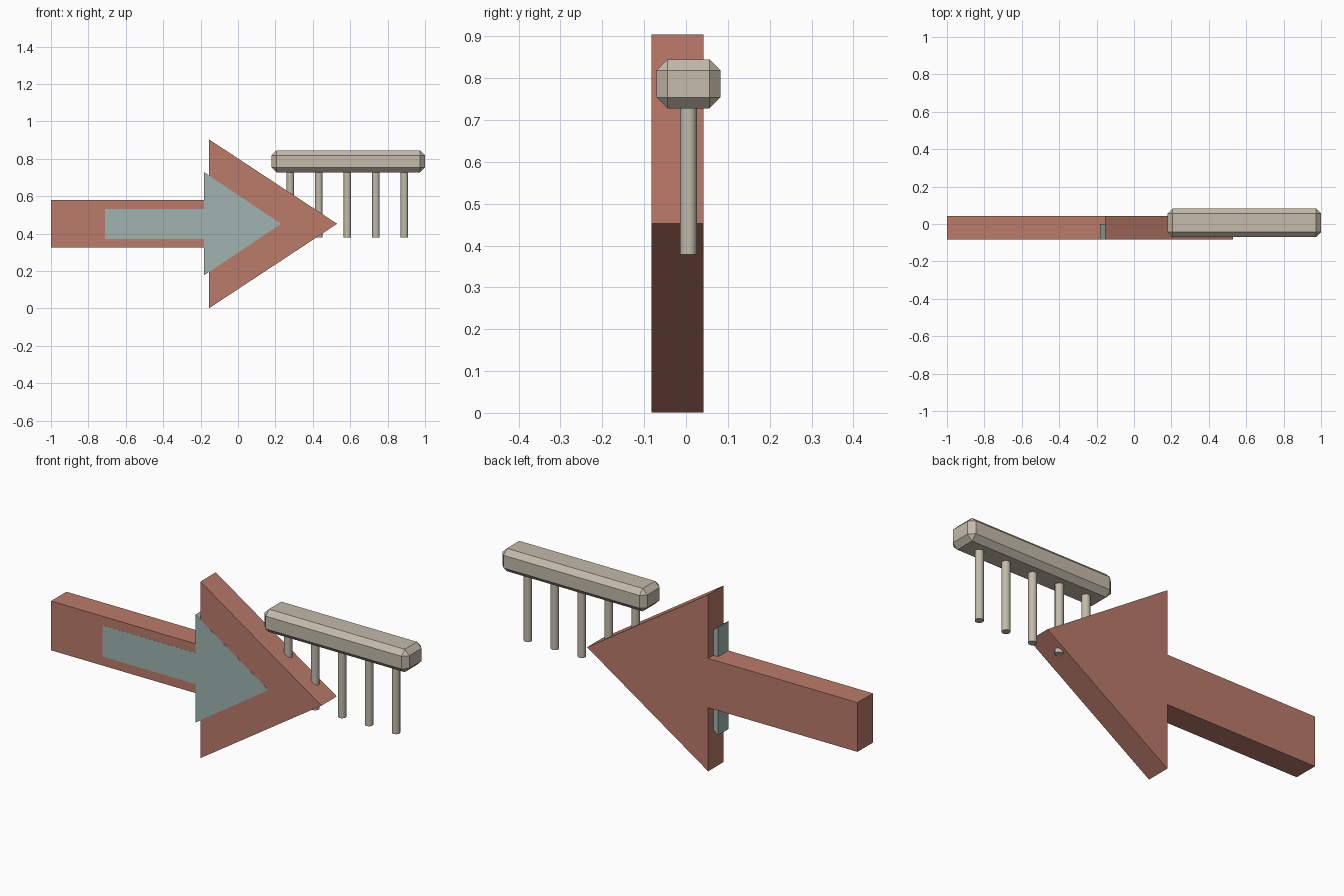
import bpy, bmesh, math

if "Cube" in bpy.data.objects:
    bpy.data.objects.remove(bpy.data.objects["Cube"])


def material(name, rgb):
    m = bpy.data.materials.new(name)
    m.diffuse_color = (*rgb, 1)
    m.use_nodes = True
    m.node_tree.nodes["Principled BSDF"].inputs["Base Color"].default_value = m.diffuse_color
    return m


def add_object(name, bm, mat):
    bmesh.ops.recalc_face_normals(bm, faces=bm.faces)
    me = bpy.data.meshes.new(name)
    bm.to_mesh(me)
    bm.free()
    me.materials.append(mat)
    ob = bpy.data.objects.new(name, me)
    bpy.context.collection.objects.link(ob)
    return ob


def arrow(name, tail, neck, tip, shaft, head, zc, y0, y1, mat):
    """Arrow outline pointing to +x, extruded from y0 back to y1."""
    upper = [(tail, shaft), (neck, shaft), (neck, head)]
    outline = upper + [(tip, 0)] + [(x, -h) for x, h in reversed(upper)]
    bm = bmesh.new()
    face = bm.faces.new([bm.verts.new((x, y0, zc + h)) for x, h in outline])
    ext = bmesh.ops.extrude_face_region(bm, geom=[face])
    bmesh.ops.translate(bm, vec=(0, y1 - y0, 0),
                        verts=[v for v in ext["geom"] if isinstance(v, bmesh.types.BMVert)])
    return add_object(name, bm, mat)


red = material("clay red", (0.497, 0.198, 0.144))
teal = material("grey teal", (0.342, 0.456, 0.434))
beige = material("warm beige", (0.546, 0.497, 0.407))

# Large arrow, with a smaller arrow inlaid in its front
arrow("large_arrow", -1.0, -0.155, 0.53, 0.126, 0.4515, 0.4525, -0.0825, 0.042, red)
arrow("inlaid_arrow", -0.71, -0.182, 0.23, 0.08, 0.276, 0.4525, -0.083, 0.0, teal)

# Chamfered comb bar
bm = bmesh.new()
bmesh.ops.create_cube(bm, size=1)
bmesh.ops.scale(bm, vec=(0.82, 0.152, 0.117), verts=bm.verts)
bmesh.ops.translate(bm, vec=(0.59, 0.006, 0.7865), verts=bm.verts)
bmesh.ops.bevel(bm, geom=bm.edges[:], offset=0.026, segments=1, affect='EDGES')
add_object("comb_bar", bm, beige)

# Five round comb teeth, tops sunk into the bar
for i in range(5):
    bpy.ops.mesh.primitive_cylinder_add(vertices=16, radius=0.02, depth=0.392,
                                        location=(0.28 + 0.1525 * i, 0.006, 0.574))
    tooth = bpy.context.object
    tooth.name = f"comb_tooth_{i + 1}"
    tooth.data.materials.append(beige)
    bpy.ops.object.shade_smooth_by_angle(angle=math.radians(30))
